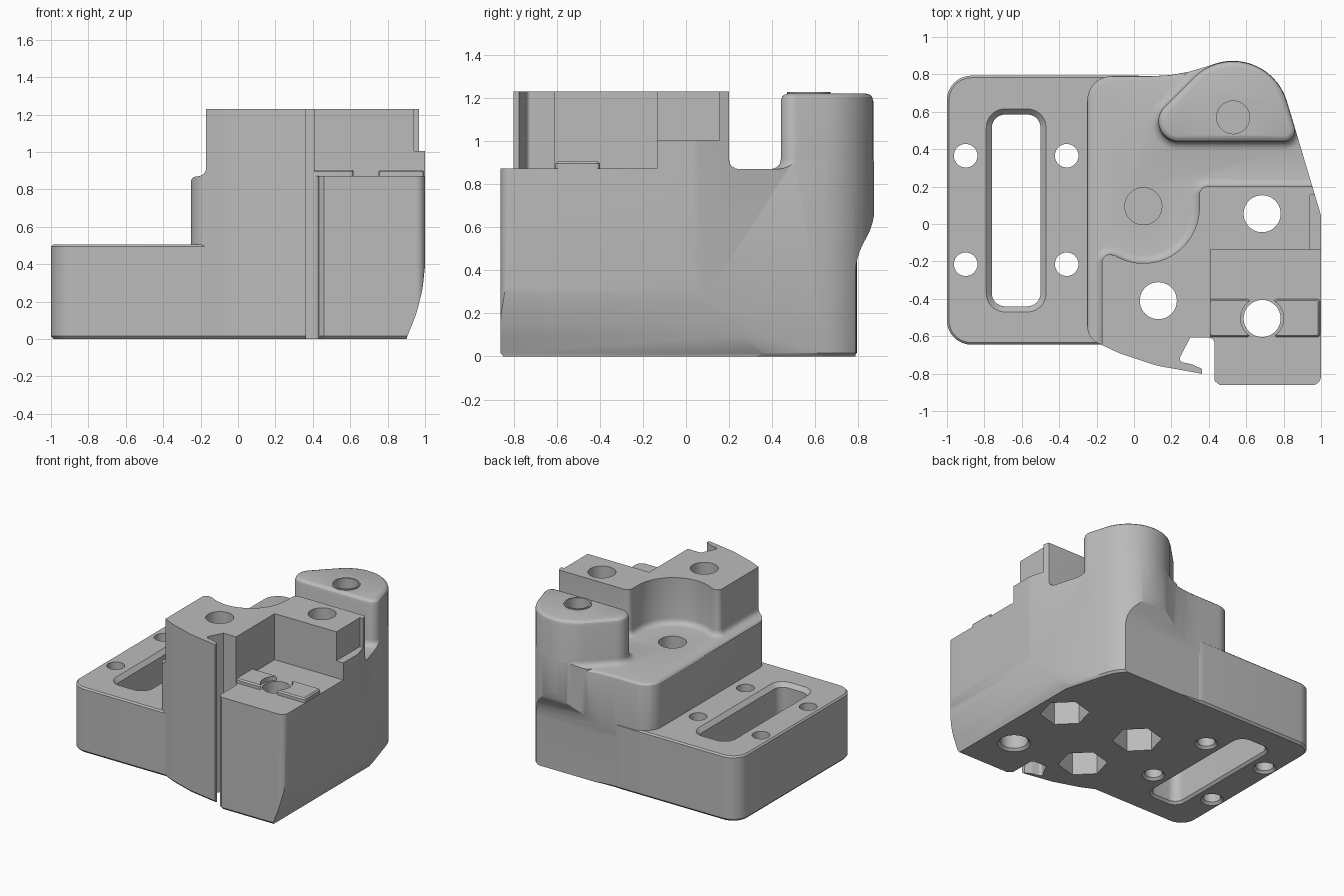
import bpy, bmesh
from math import cos, sin, tan, pi, radians
from mathutils import Vector, Matrix

cube = bpy.data.objects.get("Cube")
if cube:
    bpy.data.objects.remove(cube)

grey = bpy.data.materials.new("plain_grey")
grey.use_nodes = True
grey.diffuse_color = (0.5, 0.5, 0.5, 1)
grey.node_tree.nodes["Principled BSDF"].inputs["Base Color"].default_value = (0.5, 0.5, 0.5, 1)


def rounded(corners):
    """Outline from (x, y[, radius]) corners, with each radius turned into an arc."""
    out, n = [], len(corners)
    for i, c in enumerate(corners):
        p = Vector(c[:2])
        r = c[2] if len(c) > 2 else 0
        if not r:
            out.append(p)
            continue
        a = (Vector(corners[i - 1][:2]) - p).normalized()
        b = (Vector(corners[(i + 1) % n][:2]) - p).normalized()
        half = a.angle(b) / 2
        centre = p + (a + b).normalized() * (r / sin(half))
        start = p + a * (r / tan(half)) - centre
        turn = pi - 2 * half
        if a.x * b.y - a.y * b.x > 0:
            turn = -turn
        steps = max(3, int(abs(turn) / radians(7)))
        for k in range(steps + 1):
            out.append(centre + Matrix.Rotation(turn * k / steps, 2) @ start)
    return out


def circle(x, y, r, n=40, a0=0):
    return [Vector((x + r * cos(a0 + 2 * pi * k / n), y + r * sin(a0 + 2 * pi * k / n)))
            for k in range(n)]


def rect(x0, x1, y0, y1, r=0):
    return rounded([(x0, y0, r), (x1, y0, r), (x1, y1, r), (x0, y1, r)])


def loft(name, pts, rings, matrix=None):
    """Stack an outline through rings of (height, outward offset)."""
    n = len(pts)
    if sum(pts[i - 1].cross(pts[i]) for i in range(n)) < 0:
        pts = pts[::-1]
    normals = []
    for i in range(n):
        u = (pts[i] - pts[i - 1]).normalized()
        v = (pts[(i + 1) % n] - pts[i]).normalized()
        m = Vector((u.y + v.y, -u.x - v.x)).normalized()
        normals.append(m / max(0.5, m.dot(Vector((u.y, -u.x)))))
    bm = bmesh.new()
    loops = [[bm.verts.new((*(p + m * off), z)) for p, m in zip(pts, normals)]
             for z, off in rings]
    bm.faces.new(loops[0][::-1])
    bm.faces.new(loops[-1])
    for lo, hi in zip(loops, loops[1:]):
        for i in range(n):
            bm.faces.new((lo[i - 1], lo[i], hi[i], hi[i - 1]))
    if matrix:
        bm.transform(matrix)
    bmesh.ops.recalc_face_normals(bm, faces=bm.faces)
    mesh = bpy.data.meshes.new(name)
    bm.to_mesh(mesh)
    bm.free()
    mesh.materials.append(grey)
    ob = bpy.data.objects.new(name, mesh)
    bpy.context.collection.objects.link(ob)
    return ob


def prism(name, pts, z0, z1, matrix=None):
    return loft(name, pts, [(z0, 0), (z1, 0)], matrix)


def combine(target, tool, op):
    """Apply a boolean and discard the tool."""
    mod = target.modifiers.new("cut", 'BOOLEAN')
    mod.object, mod.operation, mod.solver = tool, op, 'EXACT'
    tool.hide_render = True
    deps = bpy.context.evaluated_depsgraph_get()
    mesh = bpy.data.meshes.new_from_object(target.evaluated_get(deps))
    target.modifiers.clear()
    target.data = mesh
    bpy.data.objects.remove(tool)


FLARE = [(-0.1, 0.045), (0.87, 0.045), (0.873, 0.03), (0.883, 0.013), (0.895, 0.004), (0.915, 0)]

# Height envelope: low deck, raised block with a scooped corner, and rear tower
envelope = loft("deck", rounded([(-0.252, -1), (1.2, -1), (1.2, 1.14), (0.95, 1.05),
                                 (0.247, 0.792, 0.9), (-0.252, 0.792, 0.13)]),
                [(-0.1, 0), (0.84, 0), (0.855, -0.004), (0.866, -0.015), (0.87, -0.03)])
scoop = [(0.05 + 0.3 * cos(radians(a)), 0.09 + 0.3 * sin(radians(a))) for a in range(0, -123, -6)]
block = loft("raised_block", rounded([(-0.17, -0.68, 0.1), (0, -1), (1.1, -1), (1.1, 0.05),
                                      (0.97, 0.2, 0.06), (0.35, 0.2, 0.04)] + scoop
                                     + [(-0.17, -0.15, 0.04)]), FLARE + [(1.23, 0)])
combine(block, prism("front_step", rect(0.41, 1.3, -1.2, -0.135), 0.872, 1.4), 'DIFFERENCE')
combine(block, prism("side_step", rect(0.94, 1.3, -0.3, 0.155), 1.005, 1.4), 'DIFFERENCE')
combine(envelope, block, 'UNION')
tower = loft("tower", rounded([(-0.024, 0.44, 0.109), (0.882, 0.44, 0.06), (0.674, 1.138, 0.3)]),
             FLARE + [(1.185, 0), (1.205, -0.006), (1.215, -0.016), (1.22, -0.032)])
combine(envelope, tower, 'UNION')

# Main body outline, trimmed to the envelope and to the curved lower sides
body = loft("mount_body", rounded([
    (-0.25, -0.61, 0.1), (-0.08, -0.69, 0.1), (0.12, -0.757, 0.3), (0.36, -0.8), (0.42, -0.83),
    (0.46, -0.862), (1, -0.862, 0.05), (1, 0.045, 0.1), (0.726, 0.964, 0.303),
    (0.247, 0.79, 0.9), (-0.25, 0.79, 0.13)]), [(0, -0.014), (0.016, 0), (1.4, 0)])
combine(body, envelope, 'INTERSECT')
along_x = Matrix(((0, 0, 1, 0), (1, 0, 0, 0), (0, 1, 0, 0), (0, 0, 0, 1)))
along_y = Matrix(((1, 0, 0, 0), (0, 0, 1, 0), (0, 1, 0, 0), (0, 0, 0, 1)))
combine(body, prism("rear_trim", rounded([(-2, -0.1), (0.787, -0.1), (0.787, 0.46, 0.3),
                                          (0.876, 0.62, 0.3), (0.876, 2), (-2, 2)]),
                    -2, 2, along_x), 'INTERSECT')
combine(body, prism("side_trim", rounded([(-2, -0.1), (0.88, -0.1), (0.905, 0.015),
                                          (0.952, 0.13, 0.5), (0.986, 0.26, 0.5), (1.003, 0.42),
                                          (1.1, 2), (-2, 2)]),
                    -2, 2, along_y), 'INTERSECT')

# Side base plate
base = loft("base_plate", rect(-1, 0.15, -0.645, 0.793, 0.13),
            [(0, -0.014), (0.016, 0), (0.494, 0), (0.505, -0.011)])
combine(body, base, 'UNION')

# Clip plates and tower rim
for x0, x1 in ((0.4, 0.62), (0.75, 0.995)):
    clip = loft("clip_plate", rect(x0, x1, -0.605, -0.4, 0.02),
                [(0.8, 0), (0.895, 0), (0.905, -0.01)])
    combine(clip, prism("clip_round", circle(0.685, -0.505, 0.115), 0.7, 1), 'DIFFERENCE')
    combine(body, clip, 'UNION')
combine(body, prism("tower_rim", circle(0.53, 0.57, 0.1), 1.1, 1.227), 'UNION')

# Long slot and small holes in the base plate, eased at both ends
EASED = [(-0.1, 0.018), (0, 0.018), (0.018, 0)]
combine(body, loft("long_slot", rect(-0.76, -0.5, -0.44, 0.585, 0.07),
                   EASED + [(0.475, 0), (0.505, 0.03), (0.6, 0.03)]), 'DIFFERENCE')
for x in (-0.9, -0.36):
    for y in (0.365, -0.215):
        combine(body, loft("small_hole", circle(x, y, 0.063), EASED + [(0.7, 0)]), 'DIFFERENCE')

# Bolt holes, with hexagonal nut pockets underneath
for x, y, nut in ((0.05, 0.095, True), (0.13, -0.41, True), (0.685, 0.055, True),
                  (0.685, -0.505, False)):
    combine(body, loft("bolt_hole", circle(x, y, 0.099), EASED + [(1.4, 0)]), 'DIFFERENCE')
    if nut:
        combine(body, prism("nut_pocket", circle(x, y, 0.175, 6, radians(15)), -0.1, 0.35),
                'DIFFERENCE')
combine(body, prism("tower_bore", circle(0.53, 0.57, 0.088), 0.6, 1.4), 'DIFFERENCE')

# Front channel with a thin curved lip
combine(body, prism("channel", rounded([(0.3, -0.608), (0.43, -0.608, 0.03), (0.43, -0.83, 0.0),
                                        (0.46, -0.95), (0.363, -0.95), (0.363, -0.775),
                                        (0.31, -0.75, 0.05), (0.235, -0.735, 0.02)]),
                    -0.1, 1.4), 'DIFFERENCE')

bpy.ops.object.select_all(action='DESELECT')
body.select_set(True)
bpy.context.view_layer.objects.active = body
bpy.ops.object.shade_smooth_by_angle(angle=radians(28))
